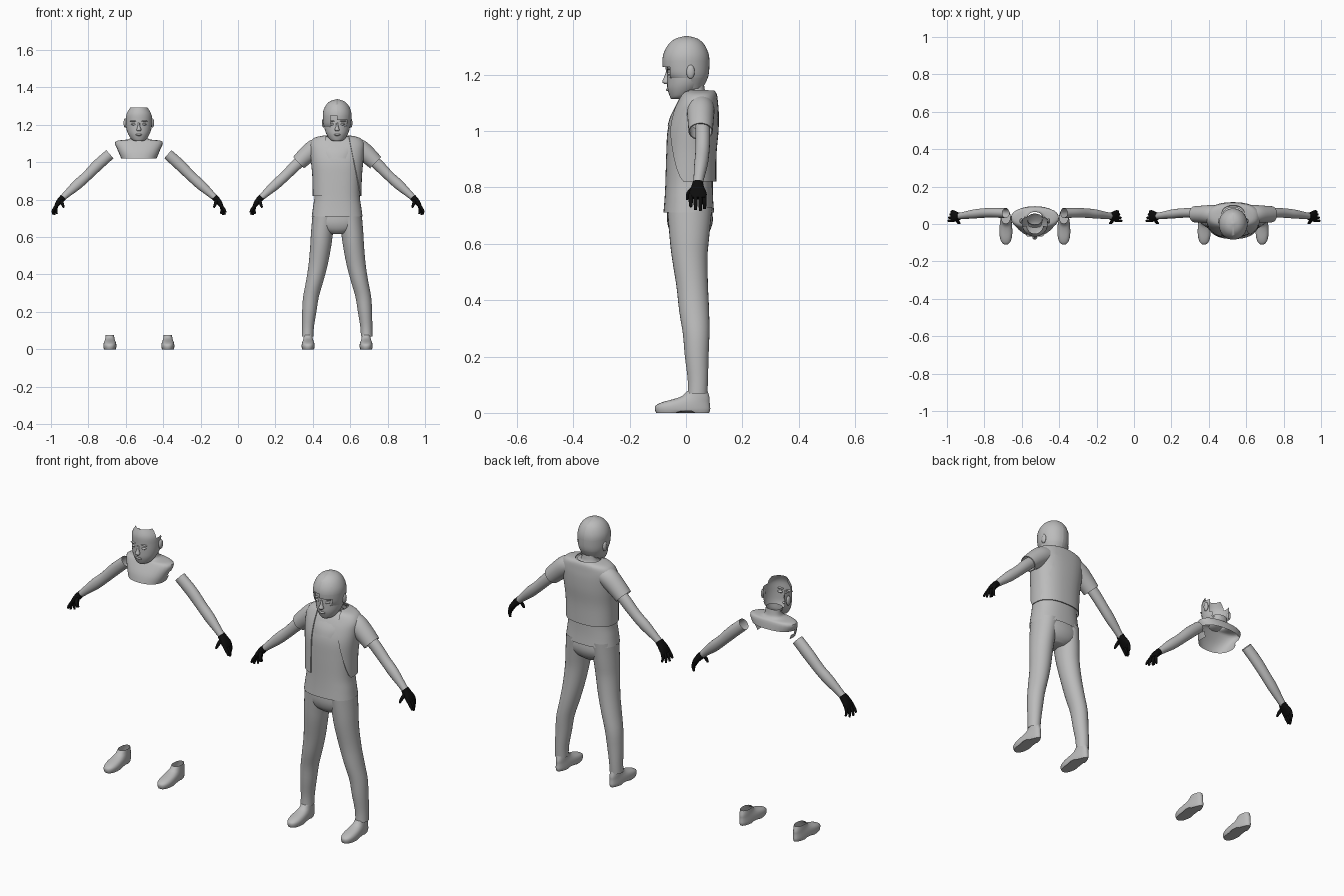
import bpy, bmesh, math
from mathutils import Vector, Matrix

cube = bpy.data.objects.get("Cube")
if cube:
    bpy.data.objects.remove(cube)


def material(name, value):
    m = bpy.data.materials.new(name)
    m.use_nodes = True
    colour = (value, value, value, 1)
    m.diffuse_color = colour
    bsdf = m.node_tree.nodes["Principled BSDF"]
    bsdf.inputs["Base Color"].default_value = colour
    bsdf.inputs["Roughness"].default_value = 0.8
    return m


GREY = material("plain grey", 0.5)
BLACK = material("glove black", 0.004)
SPACING = 0.53
DRESSED = {"dressed": SPACING}
BOTH = {"dressed": SPACING, "parts": -SPACING}


def place(name, bm, mat, figures, thickness=0):
    """Turn a bmesh into one object per figure, sharing the mesh."""
    bmesh.ops.recalc_face_normals(bm, faces=bm.faces)
    mesh = bpy.data.meshes.new(name)
    bm.to_mesh(mesh)
    bm.free()
    mesh.materials.append(mat)
    mesh.shade_smooth()
    mesh.set_sharp_from_angle(angle=math.radians(45))
    for figure, x in figures.items():
        ob = bpy.data.objects.new(figure + "_" + name, mesh)
        ob.location.x = x
        bpy.context.collection.objects.link(ob)
        if thickness:
            solid = ob.modifiers.new("thickness", "SOLIDIFY")
            solid.thickness = thickness
            solid.offset = 0
            ob.modifiers.new("crisp rim", "EDGE_SPLIT").split_angle = math.radians(45)


def smooth_rows(rows, steps):
    """Catmull-Rom interpolation of the cross-section table."""
    out = []
    for i in range(len(rows) - 1):
        q = [rows[max(0, min(len(rows) - 1, i + d))] for d in (-1, 0, 1, 2)]
        for s in range(steps):
            t = s / steps
            out.append([(2 * b + (c - a) * t + (2 * a - 5 * b + 4 * c - d) * t * t
                         + (3 * b - a - 3 * c + d) * t ** 3) / 2 for a, b, c, d in zip(*q)])
    return out + [list(rows[-1])]


def loft(name, rows, mat, figures, power=2, n=28, steps=4, tilt=False,
         caps=(False, False), edit=None, thickness=0):
    """Skin oval sections given as (x, y, z, half width, half depth)."""
    bm = bmesh.new()
    rows = smooth_rows(rows, steps)
    rings = []
    for i, (x, y, z, a, b) in enumerate(rows):
        side = Vector((1, 0, 0))
        if tilt:
            before, after = rows[max(i - 1, 0)], rows[min(i + 1, len(rows) - 1)]
            side = Vector((0, 1, 0)).cross(Vector(after[:3]) - Vector(before[:3])).normalized()
        ring = []
        for k in range(n):
            c, s = math.cos(math.tau * k / n), math.sin(math.tau * k / n)
            c = math.copysign(abs(c) ** (2 / power), c)
            s = math.copysign(abs(s) ** (2 / power), s)
            ring.append(bm.verts.new(Vector((x, y + b * s, z)) + side * a * c))
        rings.append(ring)
    for low, high in zip(rings, rings[1:]):
        for k in range(n):
            j = (k + 1) % n
            bm.faces.new((low[k], low[j], high[j], high[k]))
    for cap, ring in zip(caps, (rings[0], rings[-1])):
        if cap:
            bm.faces.new(ring)
    if edit:
        edit(bm)
    place(name, bm, mat, figures, thickness)


def cut(bm, point, normal):
    bmesh.ops.bisect_plane(bm, geom=bm.verts[:] + bm.edges[:] + bm.faces[:],
                           plane_co=point, plane_no=normal)


def remove(bm, rule):
    doomed = [f for f in bm.faces if rule(f.calc_center_median())]
    bmesh.ops.delete(bm, geom=doomed, context="FACES")


def blob(name, centre, size, mat, figures):
    bm = bmesh.new()
    bmesh.ops.create_uvsphere(bm, u_segments=16, v_segments=10, radius=1,
                              matrix=Matrix.Translation(centre) @ Matrix.Diagonal((*size, 1)))
    place(name, bm, mat, figures)


def centred(rows):
    return [(0, y, z, a, b) for z, y, a, b in rows]


# Face: open at the crown and the back
def open_face(bm):
    remove(bm, lambda c: (c.y > .035 and c.z > 1.16) or (c.z > 1.255 and c.y > -.015))


loft("face", centred([(1.113, -.036, .018, .016), (1.122, -.022, .038, .035), (1.15, -.008, .057, .058),
                      (1.18, 0, .067, .067), (1.22, .003, .07, .07), (1.26, .003, .067, .069),
                      (1.294, 0, .046, .052)]), GREY, BOTH, caps=(True, False), edit=open_face)
loft("nose", centred([(1.166, -.068, .008, .008), (1.174, -.071, .013, .013),
                      (1.19, -.068, .007, .01), (1.212, -.065, .005, .005)]),
     GREY, BOTH, n=12, caps=(True, True))
blob("lips", (0, -.063, 1.147), (.017, .008, .006), GREY, BOTH)

# Neck and bust: long in front, short behind
loft("bust", centred([(1.165, .03, .04, .034), (1.135, .032, .043, .037), (1.122, .033, .06, .045),
                      (1.11, .034, .126, .055), (1.06, .022, .111, .074), (1.02, .014, .094, .079)]),
     GREY, BOTH, power=2.3, edit=lambda bm: remove(bm, lambda c: c.z < 1.075 and c.y > .03))

# Paired parts
def flatten_sole(bm):
    for v in bm.verts:
        v.co.x += (v.co.x - foot_x) * (-.05 - v.co.y) * 2
        if v.co.z < .004 and -.03 < v.co.y < .025:
            v.co.z = .009


for label, s in (("left", 1), ("right", -1)):
    blob(label + "_ear", (s * .073, .016, 1.21), (.009, .015, .025), GREY, BOTH)
    blob(label + "_eye", (s * .027, -.058, 1.203), (.014, .008, .006), GREY, BOTH)
    blob(label + "_brow", (s * .028, -.06, 1.22), (.019, .008, .004), GREY, BOTH)

    loft(label + "_arm", [(s * x, y, z, a, b) for x, y, z, a, b in (
        (.155, .058, 1.043, .029, .026), (.22, .06, .985, .03, .026), (.28, .058, .925, .027, .025),
        (.33, .053, .88, .027, .024), (.38, .046, .835, .02, .019), (.41, .042, .807, .016, .017))],
        GREY, BOTH, tilt=True, n=20)

    # Gloved hand
    loft(label + "_palm", [(s * x, y, z, a, b) for x, y, z, a, b in (
        (.403, .042, .815, .017, .019), (.418, .041, .798, .017, .024),
        (.433, .042, .78, .014, .031), (.444, .042, .762, .009, .03))],
        BLACK, BOTH, tilt=True, n=16, power=2.5, caps=(True, True))
    for name, y, tip_x, tip_z in (("index", .017, .464, .731), ("middle", .034, .46, .72),
                                  ("ring", .051, .45, .717), ("little", .066, .438, .724)):
        loft(label + "_" + name + "_finger", [(s * .437, y, .775, .008, .008),
             (s * (.448 + tip_x) / 2, y, .747, .0075, .0075), (s * tip_x, y, tip_z, .005, .005)],
             BLACK, BOTH, tilt=True, n=10, caps=(True, True))
    loft(label + "_thumb", [(s * .416, .026, .798, .01, .01), (s * .41, .01, .78, .009, .009),
                            (s * .401, .004, .757, .005, .005)],
         BLACK, BOTH, tilt=True, n=10, caps=(True, True))

    # Shoe
    foot_x = s * .155
    loft(label + "_shoe", [(foot_x, y, z, a, b) for y, z, a, b in (
        (-.012, 0, .033, .094), (-.012, .012, .036, .098), (-.011, .026, .036, .096),
        (0, .038, .034, .084), (.02, .049, .031, .064), (.034, .06, .029, .048),
        (.04, .077, .027, .037))], GREY, BOTH, power=2.3, steps=3, caps=(True, False), edit=flatten_sole)

    # Trouser leg
    loft(label + "_trouser_leg", [(s * x, y, z, a, b) for x, y, z, a, b in (
        (.158, .041, .068, .031, .035), (.156, .042, .12, .032, .036), (.149, .038, .2, .038, .042),
        (.14, .036, .28, .042, .047), (.121, .029, .36, .046, .053), (.102, .022, .45, .051, .056),
        (.088, .013, .55, .056, .063), (.081, .012, .62, .059, .07), (.067, .013, .73, .064, .08))],
        GREY, DRESSED, steps=3)

    # Short sleeve
    loft(label + "_sleeve", [(s * x, .052, z, a, b) for x, z, a, b in (
        (.075, 1.09, .042, .045), (.12, 1.073, .048, .047),
        (.165, 1.037, .045, .044), (.206, .998, .04, .041))],
        GREY, DRESSED, tilt=True, thickness=.004)

# Trouser seat
loft("trouser_seat", centred([(.617, .012, .05, .045), (.64, .013, .105, .068), (.68, .014, .13, .081),
                              (.74, .012, .125, .078)]), GREY, DRESSED, power=2.2, caps=(True, False))

# Shirt
torso = [(.71, .01, .136, .09), (.76, .01, .129, .086), (.82, .011, .121, .084),
         (.92, .013, .123, .083), (1.0, .019, .13, .084), (1.06, .028, .135, .076),
         (1.1, .036, .135, .065), (1.125, .042, .112, .055), (1.138, .042, .055, .046)]
loft("shirt", centred(torso), GREY, DRESSED, power=2.4, n=40)


# Open vest: the shirt's sections enlarged, with the front cut away
def open_front(bm):
    right_edge, left_edge, slant = -.06, .126, .2
    cut(bm, (right_edge, 0, 0), (1, 0, 0))
    cut(bm, (left_edge, 0, .82), (1, 0, slant))
    remove(bm, lambda c: c.y < .012 and right_edge < c.x < left_edge - slant * (c.z - .82))


loft("vest", centred([(z + (.004 if z > 1.1 else 0), y + .003, a + .007, b + .007) for z, y, a, b in torso[2:]]),
     GREY, DRESSED, power=2.4, n=40, edit=open_front, thickness=.005)


# Hair cap with a stepped fringe
def trim_fringe(bm):
    for point, normal in (((0, 0, 1.187), (0, 0, 1)), ((0, 0, 1.227), (0, 0, 1)), ((0, 0, 1.25), (0, 0, 1)),
                          ((0, -.056, 0), (0, 1, 0)), ((0, .018, 0), (0, 1, 0)),
                          ((0, 0, 0), (1, 0, 0)), ((-.035, 0, 0), (1, 0, 0))):
        cut(bm, point, normal)

    def below_edge(c):
        if c.y > .018:
            return False
        edge = 1.187
        if c.y < -.056 and c.x > -.035:
            edge = 1.227 if c.x > 0 else 1.25
        return c.z < edge
    remove(bm, below_edge)


loft("hair", centred([(1.15, .022, .048, .036), (1.19, .004, .07, .074), (1.23, 0, .076, .083),
                      (1.27, 0, .075, .081), (1.305, .001, .06, .065), (1.327, .002, .036, .04),
                      (1.337, .002, .004, .004)]), GREY, DRESSED, n=36, caps=(False, True), edit=trim_fringe)
